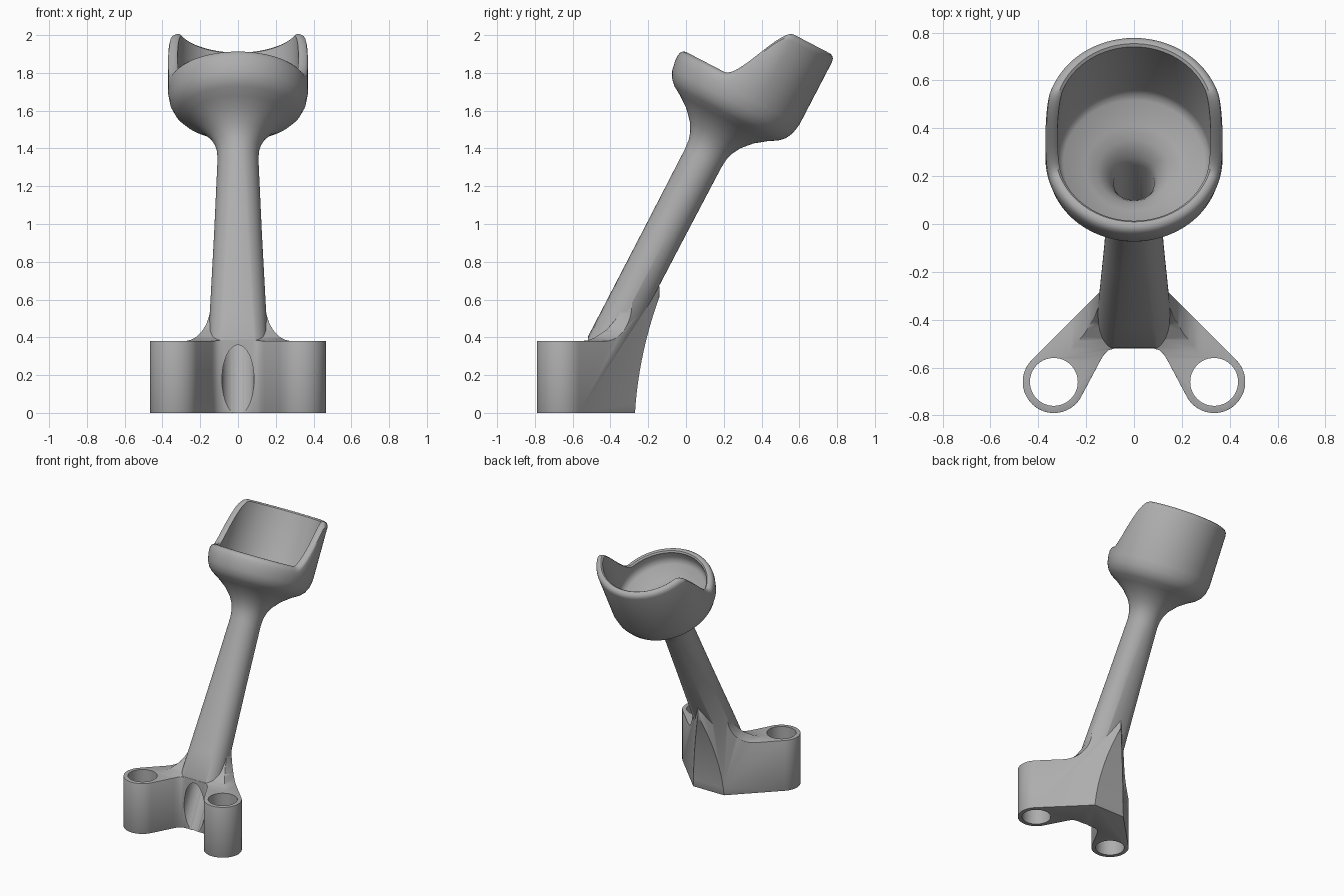
import bpy, bmesh, math
from mathutils import Vector

cube = bpy.data.objects.get("Cube")
if cube:
    bpy.data.objects.remove(cube, do_unlink=True)

# One plain grey material
grey = bpy.data.materials.new("plain grey")
grey.use_nodes = True
grey.diffuse_color = (0.42, 0.42, 0.42, 1)
grey.node_tree.nodes["Principled BSDF"].inputs["Base Color"].default_value = grey.diffuse_color

# Tilted frame shared by the shaft, cup and bore
TILT = math.radians(27.5)
AXIS = Vector((0, math.sin(TILT), math.cos(TILT)))
BACK = Vector((0, math.cos(TILT), -math.sin(TILT)))
ORIGIN = BACK * -0.542


def tilted(x, back, up):
    return ORIGIN + Vector((x, 0, 0)) + BACK * back + AXIS * up


def make(name, bm):
    bmesh.ops.recalc_face_normals(bm, faces=bm.faces)
    mesh = bpy.data.meshes.new(name)
    bm.to_mesh(mesh)
    bm.free()
    mesh.materials.append(grey)
    obj = bpy.data.objects.new(name, mesh)
    bpy.context.collection.objects.link(obj)
    return obj


def loft(name, rings):
    """Closed solid through a list of equal-length rings."""
    bm = bmesh.new()
    rows = [[bm.verts.new(p) for p in ring] for ring in rings]
    n = len(rows[0])
    for a, b in zip(rows, rows[1:]):
        for i in range(n):
            j = (i + 1) % n
            bm.faces.new((a[i], a[j], b[j], b[i]))
    bm.faces.new(rows[0])
    bm.faces.new(rows[-1])
    return make(name, bm)


def prism(name, points, place, low, high):
    return loft(name, [[place(u, v, d) for u, v in points] for d in (low, high)])


def mirrored(half):
    return half + [(-u, v) for u, v in reversed(half) if u > 0]


def circle(radius, n=64, cx=0, cy=0):
    return [(cx + radius * math.cos(2 * math.pi * i / n),
             cy + radius * math.sin(2 * math.pi * i / n)) for i in range(n)]


def activate(obj):
    bpy.ops.object.select_all(action='DESELECT')
    obj.select_set(True)
    bpy.context.view_layer.objects.active = obj


def combine(obj, other, operation):
    activate(obj)
    mod = obj.modifiers.new("combine", 'BOOLEAN')
    mod.object, mod.operation, mod.solver = other, operation, 'EXACT'
    bpy.ops.object.modifier_apply(modifier=mod.name)
    bpy.data.objects.remove(other, do_unlink=True)


def flat(u, v, d):
    return Vector((u, v, d))


def across(u, v, d):
    return Vector((d, u, v))


def frontal(u, v, d):
    return Vector((u, d, v))


# Shaft and cup: rings along the tilted axis
SEGMENTS = 160


def rim_height(back):
    t = min(1, max(0, (back + 0.11) / 0.235))
    return 1.695 + 0.345 * t * t * (3 - 2 * t)


def ring(radius, up, widen=0, rim=False):
    points = []
    for i in range(SEGMENTS):
        a = 2 * math.pi * i / SEGMENTS
        c, back = math.cos(a), radius * math.sin(a)
        x = radius * c + widen * max(-1, min(1, c * 3))
        points.append(tilted(x, back, up + rim_height(back) if rim else up))
    return points


shaft = [(0.105, -0.4, 0.07), (0.105, 0.3, 0.045), (0.106, 0.8, 0.02), (0.108, 1.24, 0)]
cup_outside = [(0.113, 1.29), (0.125, 1.33), (0.15, 1.375), (0.2, 1.43), (0.26, 1.475),
               (0.31, 1.505), (0.34, 1.535), (0.36, 1.575), (0.37, 1.63)]
cup_rim = [(0.37, -0.035), (0.366, -0.018), (0.356, -0.006), (0.342, 0), (0.33, 0), (0.32, -0.01)]
cup_inside = [(0.32, 1.64), (0.313, 1.615), (0.295, 1.595), (0.2, 1.545), (0.15, 1.515),
              (0.122, 1.485), (0.1, 1.45), (0.08, 1.4)]
body = loft("cup_and_shaft",
            [ring(r, s, w) for r, s, w in shaft]
            + [ring(r, s) for r, s in cup_outside]
            + [ring(r, s, rim=True) for r, s in cup_rim]
            + [ring(r, s) for r, s in cup_inside])
room = prism("shaft_trim", [(-1, -1), (1, -1), (1, 1), (-1, 1)],
             lambda u, v, d: Vector((u, v + 0.481, d)), 0.004, 3)
combine(body, room, 'INTERSECT')

# Forked base: plan outline trimmed by a side profile and a front profile
BOSS_X, BOSS_Y, BOSS_R = 0.335, -0.66, 0.13
arc = [(BOSS_X + BOSS_R * math.cos(a), BOSS_Y + BOSS_R * math.sin(a))
       for a in (math.radians(208 + 197 * i / 32) for i in range(33))]
outline = mirrored([(0.08, -0.52), (0.105, -0.527), (0.125, -0.545), (0.14, -0.57)]
                   + arc + [(0, -0.141)])
base = prism("forked_base", outline, flat, 0, 0.8)

rear = [(-0.27 + 0.11 * t * t + 0.04 * t, 0.67 * t) for t in (i / 12 for i in range(13))]
side = ([(-0.9, -0.1), (-0.9, 0.38), (-0.56, 0.38), (-0.52, 0.384), (-0.48, 0.4),
         (-0.42, 0.44), (-0.36, 0.51), (-0.28, 0.67)] + rear[::-1] + [(-0.27, -0.1)])
combine(base, prism("side_trim", side, across, -1, 1), 'INTERSECT')

fillet = [(0.145 + 0.14 * (1 - math.sin(a)), 0.3805 + 0.2 * (1 - math.cos(a)))
          for a in (math.pi / 2 * i / 12 for i in range(13))]
front = mirrored([(0.6, -0.1), (0.6, 0.3805)] + fillet + [(0.12, 0.7)])
combine(base, prism("front_trim", front, frontal, -1, 1), 'INTERSECT')

# Soft edges on the base
activate(base)
soft = base.modifiers.new("soft_edges", 'BEVEL')
soft.width, soft.segments, soft.limit_method = 0.01, 2, 'ANGLE'
soft.angle_limit = math.radians(60)
bpy.ops.object.modifier_apply(modifier=soft.name)

# Join, then cut the two mounting holes and the tilted bore
combine(body, base, 'UNION')
for sign in (-1, 1):
    hole = prism("mounting_hole", circle(0.1, cx=sign * BOSS_X, cy=BOSS_Y), flat, -0.1, 0.6)
    combine(body, hole, 'DIFFERENCE')
combine(body, prism("bore", circle(0.085), tilted, -0.6, 1.46), 'DIFFERENCE')

body.name = "forked_cup_holder"
activate(body)
bpy.ops.object.shade_smooth_by_angle(angle=math.radians(35))
